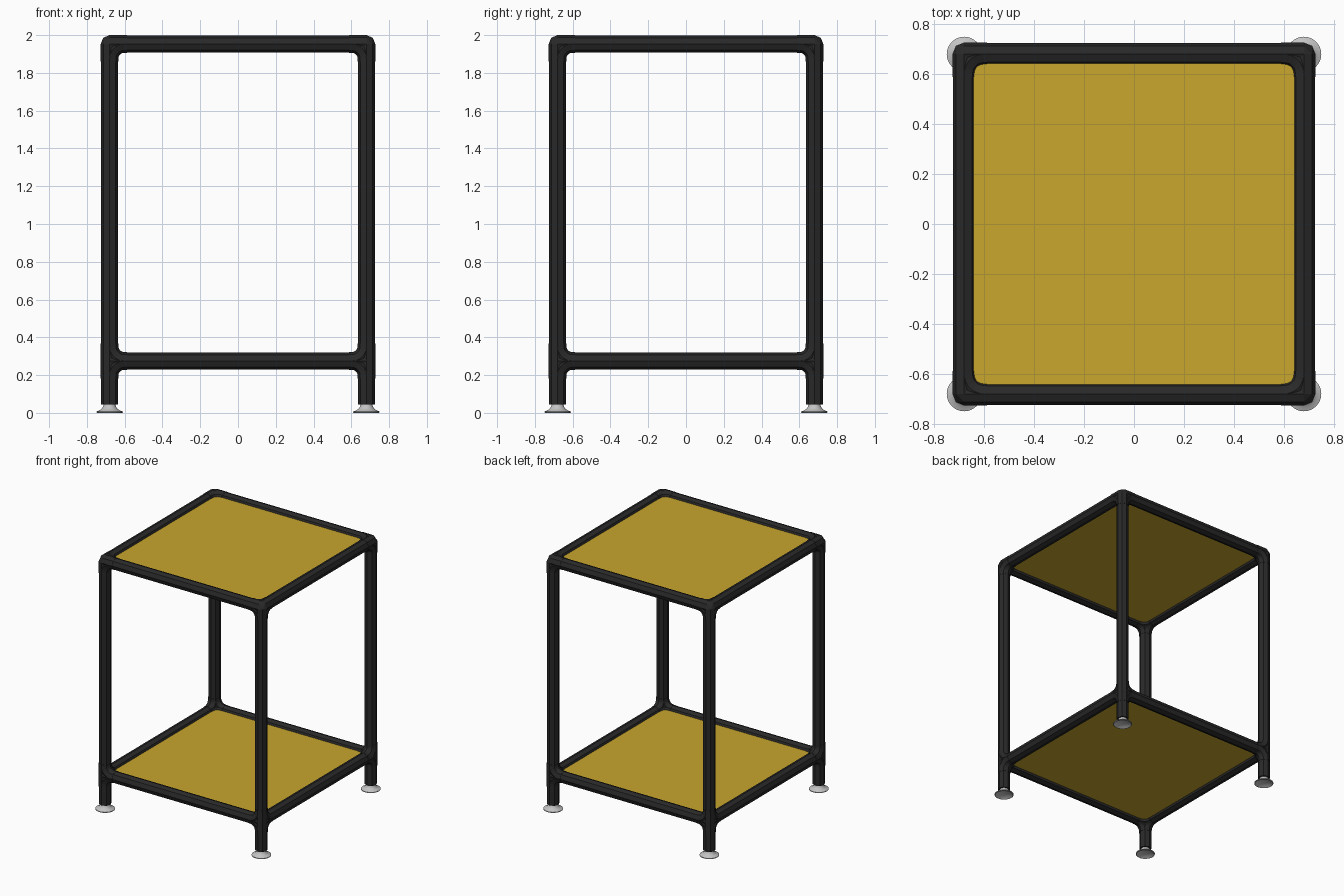
import bpy, bmesh
from math import cos, sin, pi, radians
from mathutils import Vector

if "Cube" in bpy.data.objects:
    bpy.data.objects.remove(bpy.data.objects["Cube"])

C = 0.68               # leg axis offset from the centre
TOP, LOW = 1.953, 0.275  # axis heights of the two frames
TUBE, SLEEVE = 0.045, 0.047
ARM, BEND = 0.092, 0.077  # sleeve length and fillet bend radius


def material(name, rgb, rough):
    m = bpy.data.materials.new(name)
    m.use_nodes = True
    m.diffuse_color = (*rgb, 1)
    b = m.node_tree.nodes["Principled BSDF"]
    b.inputs["Base Color"].default_value = (*rgb, 1)
    b.inputs["Roughness"].default_value = rough
    return m


BLACK = material("black_pipe", (0.022, 0.022, 0.022), 0.5)
YELLOW = material("yellow_panel", (0.58, 0.385, 0.026), 0.5)
GREY = material("light_grey_foot", (0.55, 0.55, 0.55), 0.4)


def finish(name, bm, mat, smooth=False):
    bmesh.ops.recalc_face_normals(bm, faces=bm.faces)
    me = bpy.data.meshes.new(name)
    bm.to_mesh(me)
    bm.free()
    me.materials.append(mat)
    ob = bpy.data.objects.new(name, me)
    bpy.context.collection.objects.link(ob)
    if smooth:
        bpy.ops.object.select_all(action='DESELECT')
        ob.select_set(True)
        bpy.context.view_layer.objects.active = ob
        bpy.ops.object.shade_smooth_by_angle(angle=radians(35))
    return ob


def ring(bm, centre, tangent, normal, r):
    """Octagon around a path point, with corners on the axes."""
    side = normal.cross(tangent)
    return [bm.verts.new(centre + r * (cos(k * pi / 4) * normal + sin(k * pi / 4) * side))
            for k in range(8)]


def loft(bm, rings):
    for a, b in zip(rings, rings[1:]):
        for k in range(8):
            bm.faces.new((a[k], a[k - 1], b[k - 1], b[k]))
    bm.faces.new(rings[0])
    bm.faces.new(rings[-1])


def straight(bm, a, b, r):
    a, b = Vector(a), Vector(b)
    t = (b - a).normalized()
    n = Vector((0, 0, 1)) if abs(t.z) < 0.5 else Vector((0, 1, 0))
    loft(bm, [ring(bm, p, t, n, r) for p in (a, b)])


def elbow(bm, p, d, e):
    """Quarter bend filling the inner corner between arms d and e."""
    n = d.cross(e)
    rings = []
    for k in range(6):
        a = k * pi / 10
        pos = p + BEND * ((1 - sin(a)) * d + (1 - cos(a)) * e)
        rings.append(ring(bm, pos, (sin(a) * e - cos(a) * d).normalized(), n, SLEEVE))
        # tangent follows the arc from arm d to arm e
    loft(bm, rings)


def fitting(name, sx, sy, z, through):
    bm = bmesh.new()
    p = Vector((sx * C, sy * C, z))
    x, y, up = Vector((-sx, 0, 0)), Vector((0, -sy, 0)), Vector((0, 0, 1))
    uprights = [up, -up] if through else [-up]
    # solid outer corner
    verts = []
    for d in (x, y, up):
        n = y if d is up else up
        verts += ring(bm, p, d, n, SLEEVE)
    hull = bmesh.ops.convex_hull(bm, input=verts)
    bmesh.ops.delete(bm, geom=list({g for g in hull["geom_interior"] + hull["geom_unused"]
                                    if isinstance(g, bmesh.types.BMVert)}), context='VERTS')
    # sleeves and inner fillets
    for d in [x, y] + uprights:
        straight(bm, p, p + ARM * d, SLEEVE)
    elbow(bm, p, x, y)
    for u in uprights:
        elbow(bm, p, x, u)
        elbow(bm, p, y, u)
    finish(name, bm, BLACK)


def foot(name, x, y):
    """Flared levelling foot turned from a profile, hollow below."""
    profile = [(0, 0.016), (0.045, 0.012), (0.066, 0), (0.07, 0.002), (0.07, 0.007),
               (0.052, 0.014), (0.038, 0.026), (0.032, 0.04), (0.03, 0.06), (0, 0.06)]
    bm = bmesh.new()
    pts = [bm.verts.new((x + r, y, z)) for r, z in profile]
    edges = [bm.edges.new(e) for e in zip(pts, pts[1:])]
    bmesh.ops.spin(bm, geom=pts + edges, cent=(x, y, 0), axis=(0, 0, 1),
                   angle=2 * pi, steps=32)
    bmesh.ops.remove_doubles(bm, verts=bm.verts, dist=0.0002)
    finish(name, bm, GREY, True)


def pipe(name, a, b):
    bm = bmesh.new()
    straight(bm, a, b, TUBE)
    finish(name, bm, BLACK)


def panel(name, z):
    bm = bmesh.new()
    bmesh.ops.create_cube(bm, size=1)
    bmesh.ops.scale(bm, vec=(1.29, 1.29, 0.034), verts=bm.verts)
    bmesh.ops.translate(bm, vec=(0, 0, z), verts=bm.verts)
    finish(name, bm, YELLOW)


# legs, feet and corner fittings
for sy, depth in ((-1, "front"), (1, "back")):
    for sx, side in ((-1, "right"), (1, "left")):
        tag = f"{depth}_{side}"
        pipe(f"{tag}_leg", (sx * C, sy * C, 0.045), (sx * C, sy * C, TOP - 0.05))
        foot(f"{tag}_foot", sx * C, sy * C)
        fitting(f"{tag}_top_fitting", sx, sy, TOP, False)
        fitting(f"{tag}_lower_fitting", sx, sy, LOW, True)

# rails and panels of the two shelves
for level, z in (("top", TOP), ("lower", LOW)):
    for s, depth, side in ((-1, "front", "right"), (1, "back", "left")):
        pipe(f"{level}_{depth}_rail", (-C + 0.05, s * C, z), (C - 0.05, s * C, z))
        pipe(f"{level}_{side}_rail", (s * C, -C + 0.05, z), (s * C, C - 0.05, z))
    panel(f"{level}_panel", z)
